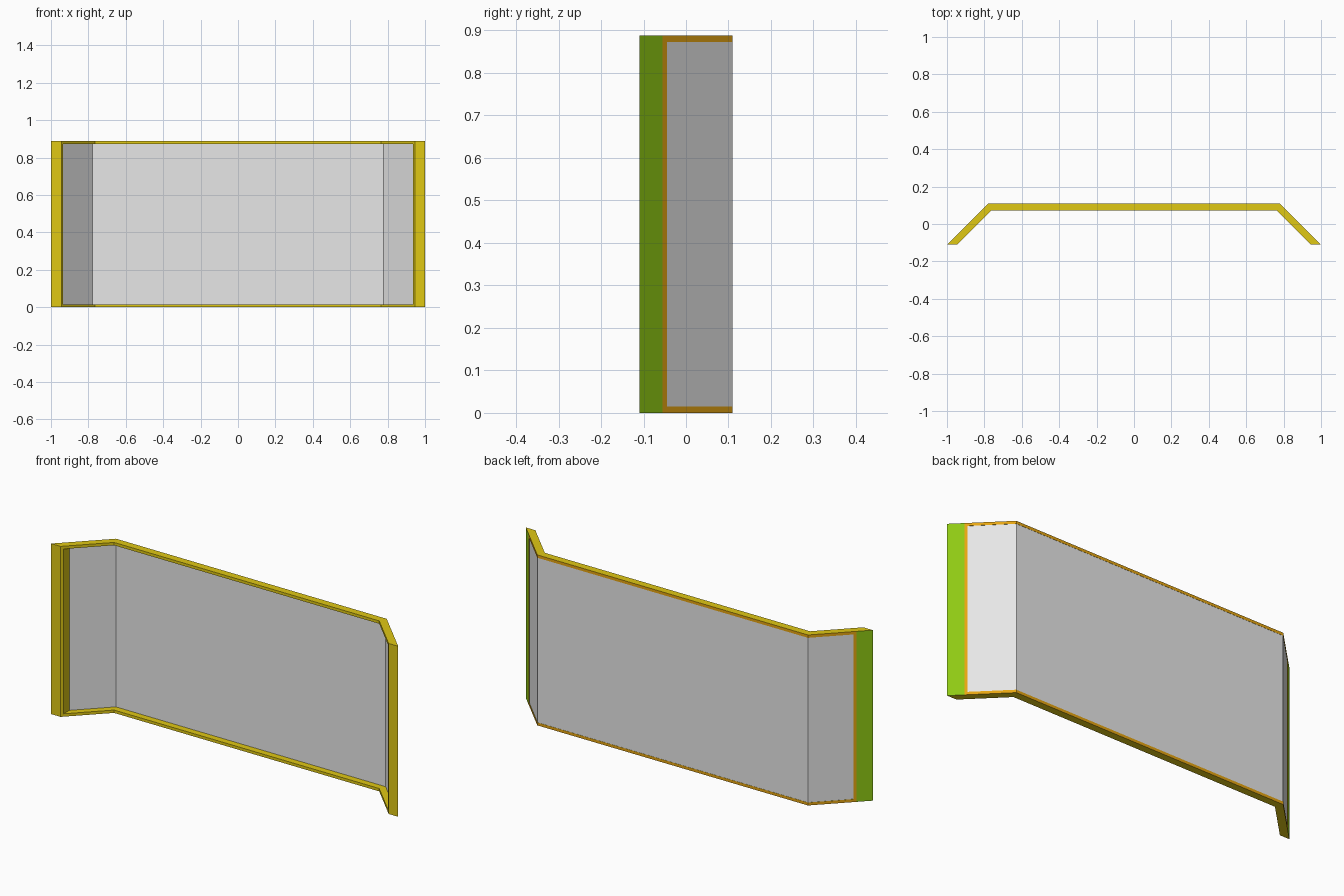
import bpy, bmesh

cube = bpy.data.objects.get("Cube")
if cube:
    bpy.data.objects.remove(cube, do_unlink=True)


def material(name, rgb):
    m = bpy.data.materials.new(name)
    m.use_nodes = True
    m.diffuse_color = (*rgb, 1)
    m.node_tree.nodes["Principled BSDF"].inputs["Base Color"].default_value = (*rgb, 1)
    return m


yellow = material("yellow", (0.745, 0.578, 0.007))
orange = material("orange", (0.956, 0.456, 0.007))
green = material("green", (0.275, 0.591, 0.007))
grey = material("grey", (0.8, 0.8, 0.8))

HEIGHT = 0.888   # overall height
RAIL = 0.015     # rail height
OPEN_X = 0.935   # half width of the opening
POST_X = 0.945   # where the end posts begin


def prism(name, plan, z0, z1, front_mat, back_mat):
    """Extrude a plan outline upward; faces turned backward get back_mat."""
    bm = bmesh.new()
    base = bm.faces.new([bm.verts.new((x, y, z0)) for x, y in plan])
    up = bmesh.ops.extrude_face_region(bm, geom=[base])["geom"]
    bmesh.ops.translate(bm, vec=(0, 0, z1 - z0),
                        verts=[v for v in up if isinstance(v, bmesh.types.BMVert)])
    bmesh.ops.recalc_face_normals(bm, faces=bm.faces)
    for f in bm.faces:
        f.material_index = int(f.normal.y > 0.3)
    mesh = bpy.data.meshes.new(name)
    bm.to_mesh(mesh)
    bm.free()
    mesh.materials.append(front_mat)
    mesh.materials.append(back_mat)
    obj = bpy.data.objects.new(name, mesh)
    bpy.context.collection.objects.link(obj)
    return obj


def mirrored(half):
    """Close a half outline across x = 0."""
    return half + [(-x, y) for x, y in reversed(half)]


def bent_strip(end_x, back_y, back_sum, front_y, front_sum):
    """Plan of a straight strip whose two ends fold forward at 45 degrees."""
    back = mirrored([(end_x, back_sum - end_x), (back_sum - back_y, back_y)])
    front = mirrored([(end_x, front_sum - end_x), (front_sum - front_y, front_y)])
    return back + front[::-1]


# Top and bottom rails
rail_plan = bent_strip(POST_X, 0.11, 0.89, 0.071, 0.835)
prism("bottom_rail", rail_plan, 0, RAIL, yellow, orange)
prism("top_rail", rail_plan, HEIGHT - RAIL, HEIGHT, yellow, orange)

# Thin panel set close to the back of the frame
prism("panel", bent_strip(OPEN_X, 0.109, 0.888, 0.105, 0.882),
      RAIL, HEIGHT - RAIL, grey, grey)

# Narrow stiles beside the opening, and the wedge-shaped end posts
for side, s in (("left", 1), ("right", -1)):
    stile = [(OPEN_X, -0.10), (POST_X, -0.11), (POST_X, -0.055), (OPEN_X, -0.045)]
    post = [(POST_X, -0.11), (1, -0.11), (POST_X, -0.055)]
    prism(side + "_stile", [(s * x, y) for x, y in stile],
          RAIL, HEIGHT - RAIL, yellow, orange)
    prism(side + "_end_post", [(s * x, y) for x, y in post], 0, HEIGHT, yellow, green)
